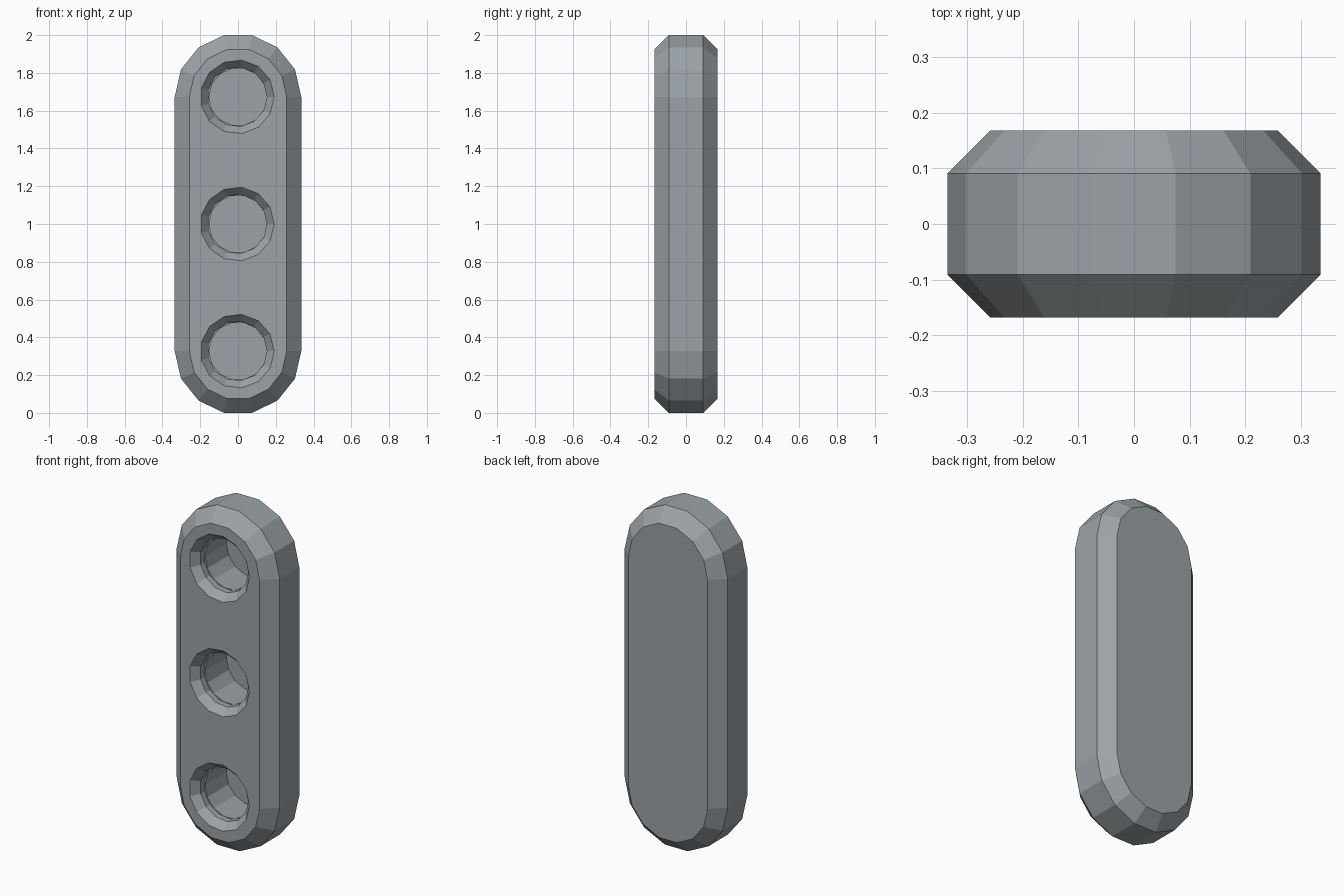
import bpy, bmesh
from math import sin, cos, pi

if "Cube" in bpy.data.objects:
    bpy.data.objects.remove(bpy.data.objects["Cube"])

R, CZ = 0.335, (0.327, 1.0, 1.673)   # half width, hole heights


def stadium(r):
    """Upright pill outline with seven flat sides on each rounded end."""
    top = [(r * cos(pi * i / 7), CZ[2] + r * sin(pi * i / 7)) for i in range(8)]
    return top + [(-x, 2 - z) for x, z in top]


def circle(r, n, cx, cz):
    return [(cx + r * cos(2 * pi * i / n), cz + r * sin(2 * pi * i / n)) for i in range(n)]


def loft(bm, sections):
    """Bridge equal-sized outlines along y and cap both ends."""
    rings = [[bm.verts.new((x, y, z)) for x, z in pts] for y, pts in sections]
    n = len(rings[0])
    for a, b in zip(rings, rings[1:]):
        for i in range(n):
            j = (i + 1) % n
            bm.faces.new((a[i], a[j], b[j], b[i]))
    bm.faces.new(rings[0])
    bm.faces.new(rings[-1][::-1])


# Dark grey plastic
grey = bpy.data.materials.new("dark_grey")
grey.diffuse_color = (0.33, 0.365, 0.385, 1)
grey.use_nodes = True
grey.node_tree.nodes["Principled BSDF"].inputs["Base Color"].default_value = grey.diffuse_color


def make(name, stacks):
    bm = bmesh.new()
    for s in stacks:
        loft(bm, s)
    bmesh.ops.recalc_face_normals(bm, faces=bm.faces)
    me = bpy.data.meshes.new(name)
    bm.to_mesh(me)
    bm.free()
    me.materials.append(grey)
    ob = bpy.data.objects.new(name, me)
    bpy.context.collection.objects.link(ob)
    return ob


# Chamfered pill-shaped beam
beam = make("beam", [[(-0.168, stadium(0.258)), (-0.091, stadium(R)),
                      (0.091, stadium(R)), (0.168, stadium(0.258))]])

# Blind holes and their countersunk rims, cut from the front
holes = make("hole_cutter", [[(-0.3, circle(0.153, 14, 0, z)),
                              (0.11, circle(0.153, 14, 0, z))] for z in CZ])
rims = make("rim_cutter", [[(-0.213, circle(0.235, 13, -0.004, z)),
                            (-0.123, circle(0.157, 13, -0.004, z)),
                            (-0.088, circle(0.157, 13, -0.004, z))] for z in CZ])

bpy.context.view_layer.objects.active = beam
for cutter in (holes, rims):
    mod = beam.modifiers.new(cutter.name, 'BOOLEAN')
    mod.operation, mod.solver, mod.object = 'DIFFERENCE', 'EXACT', cutter
    bpy.ops.object.modifier_apply(modifier=mod.name)
    bpy.data.objects.remove(cutter)
